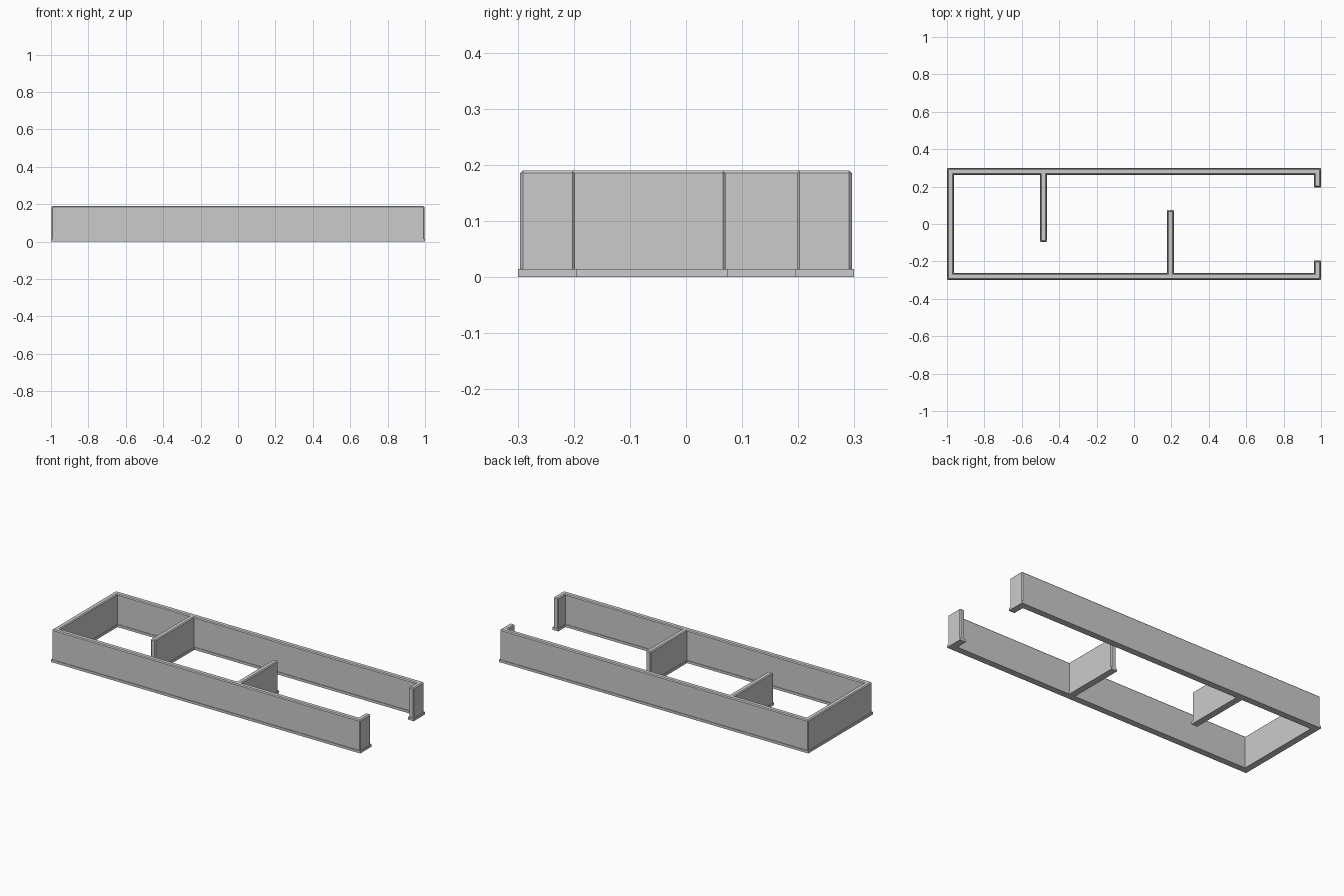
import bpy
import bmesh

if "Cube" in bpy.data.objects:
    bpy.data.objects.remove(bpy.data.objects["Cube"])

HX, HY, T = 1.0, 0.299, 0.038        # half length, half width, wall thickness
PLINTH_H, LEDGE = 0.0145, 0.0035     # low plinth and its projecting lip
WALL_H, CHAMFER = 0.19, 0.005
IX, IY = HX - T, HY - T


def partition(x, root, tip):
    """Corners of a dividing wall growing from y=root to y=tip, counterclockwise."""
    s = 1 if tip > root else -1
    h = s * T / 2
    return [(x + h, root), (x + h, tip), (x - h, tip), (x - h, root)]


# Wall footprint, counterclockwise, with the doorway in the +x end
outline = [(-HX, -HY), (HX, -HY), (HX, -0.194), (IX, -0.194), (IX, -IY)]
outline += partition(0.195, -IY, 0.074)
outline += [(-IX, -IY), (-IX, IY)]
outline += partition(-0.484, IY, -0.096)
outline += [(IX, IY), (IX, 0.194), (HX, 0.194), (HX, HY), (-HX, HY)]

bm = bmesh.new()


def extrude_up(face, dz):
    """Raise a face, leaving side walls, and return the new top face."""
    res = bmesh.ops.extrude_discrete_faces(bm, faces=[face])
    top = res["faces"][0]
    bmesh.ops.translate(bm, verts=top.verts, vec=(0, 0, dz))
    return top


# Plinth: underside and sides
base = [bm.verts.new((x, y, 0)) for x, y in outline]
bottom = bm.faces.new(list(reversed(base)))
top_verts = [bm.verts.new((x, y, PLINTH_H)) for x, y in outline]
n = len(outline)
for i in range(n):
    j = (i + 1) % n
    bm.faces.new((base[i], base[j], top_verts[j], top_verts[i]))
top = bm.faces.new(top_verts)
bm.normal_update()

# Ledge, then the wall rising from it
bmesh.ops.inset_region(bm, faces=[top], thickness=LEDGE, use_even_offset=True)
top = extrude_up(top, WALL_H - PLINTH_H)
bm.normal_update()

# Chamfer the wall top and its outward vertical corners
edges = list(top.edges)
for v in top.verts:
    for e in v.link_edges:
        if e not in edges and e.is_convex:
            edges.append(e)
bmesh.ops.bevel(bm, geom=edges, offset=CHAMFER, segments=1,
                affect='EDGES', profile=0.5, clamp_overlap=True)
bmesh.ops.recalc_face_normals(bm, faces=bm.faces)

mesh = bpy.data.meshes.new("floor_plan_walls")
bm.to_mesh(mesh)
bm.free()
walls = bpy.data.objects.new("floor_plan_walls", mesh)
bpy.context.collection.objects.link(walls)
